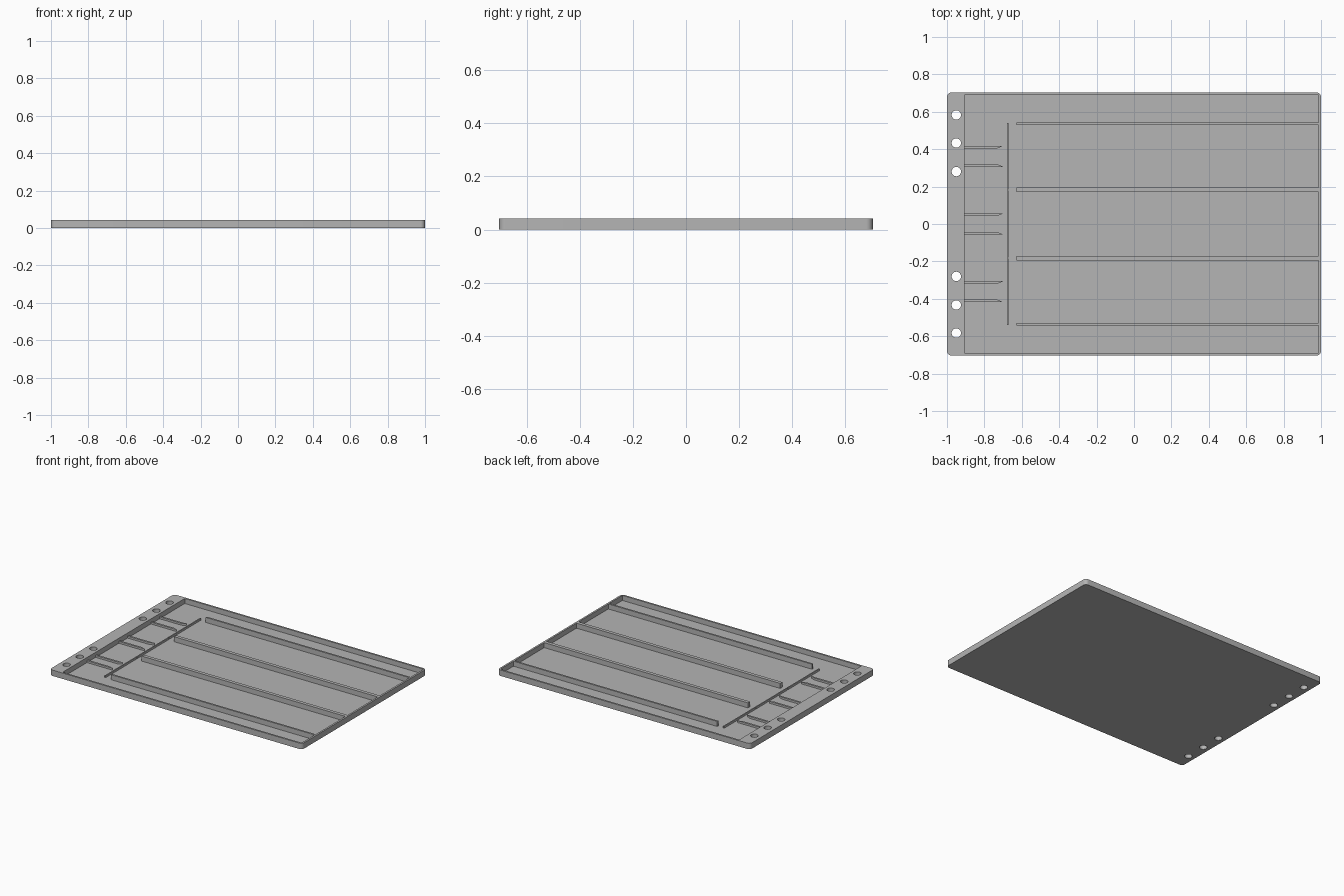
import bpy
import bmesh
from math import cos, sin, pi, radians

if "Cube" in bpy.data.objects:
    bpy.data.objects.remove(bpy.data.objects["Cube"], do_unlink=True)

HALF_X, HALF_Y, TOP, FLOOR, LOW = 1.0, 0.703, 0.042, 0.006, 0.02
RIM, STRIP_X, CORNER = 0.013, -0.905, 0.025

grey = bpy.data.materials.new("plain grey")
grey.use_nodes = True
grey.diffuse_color = (0.46, 0.46, 0.46, 1)
grey.node_tree.nodes["Principled BSDF"].inputs["Base Color"].default_value = (0.46, 0.46, 0.46, 1)


def prism(name, outline, z0, z1):
    """Extrude a flat outline from z0 up to z1."""
    bm = bmesh.new()
    face = bm.faces.new([bm.verts.new((x, y, z0)) for x, y in outline])
    up = bmesh.ops.extrude_face_region(bm, geom=[face])["geom"]
    bmesh.ops.translate(bm, vec=(0, 0, z1 - z0),
                        verts=[v for v in up if isinstance(v, bmesh.types.BMVert)])
    bmesh.ops.recalc_face_normals(bm, faces=bm.faces[:])
    mesh = bpy.data.meshes.new(name)
    bm.to_mesh(mesh)
    bm.free()
    mesh.materials.append(grey)
    obj = bpy.data.objects.new(name, mesh)
    bpy.context.collection.objects.link(obj)
    return obj


def rect(x0, x1, y0, y1):
    return [(x0, y0), (x1, y0), (x1, y1), (x0, y1)]


def arc(cx, cy, r, start, sweep, steps):
    return [(cx + r * cos(start + sweep * i / steps), cy + r * sin(start + sweep * i / steps))
            for i in range(steps + 1)]


def cut(target, cutter):
    mod = target.modifiers.new("cut", "BOOLEAN")
    mod.operation, mod.solver, mod.object = "DIFFERENCE", "EXACT", cutter
    cutter.hide_render = True
    bpy.context.view_layer.objects.active = target
    bpy.ops.object.modifier_apply(modifier=mod.name)
    bpy.data.objects.remove(cutter, do_unlink=True)


# Tray slab with rounded corners
outline = []
for i, (sx, sy) in enumerate([(1, 1), (-1, 1), (-1, -1), (1, -1)]):
    outline += arc(sx * (HALF_X - CORNER), sy * (HALF_Y - CORNER), CORNER, i * pi / 2, pi / 2, 8)
tray = prism("tray", outline, 0, TOP)

# Sunken pocket and binder holes
cut(tray, prism("pocket_cutter", rect(STRIP_X, HALF_X - RIM, RIM - HALF_Y, HALF_Y - RIM),
                FLOOR, TOP + 0.05))
for y in (0.28, 0.433, 0.583):
    for side in (1, -1):
        cut(tray, prism("hole_cutter", arc(-0.95, side * y, 0.025, 0, 2 * pi, 32)[:-1], -0.05, TOP + 0.05))

# Long dividing ribs, flush with the rim
for y0, y1, label in ((0.17, 0.195, "inner"), (0.53, 0.543, "outer")):
    prism(label + "_rib_back", rect(-0.627, HALF_X - RIM, y0, y1), FLOOR, TOP)
    prism(label + "_rib_front", rect(-0.627, HALF_X - RIM, -y1, -y0), FLOOR, TOP)

# Low cross wall in three lengths
for i in (-1, 0, 1):
    prism("cross_wall", rect(-0.68, -0.672, i * 0.362 - 0.178, i * 0.362 + 0.178), FLOOR, LOW)

# Paired low fingers with chamfered tips
for centre in (-0.362, 0, 0.362):
    for side in (1, -1):
        inner, outer = centre + side * 0.042, centre + side * 0.056
        prism("finger", [(STRIP_X, inner), (-0.732, inner), (-0.70, outer), (STRIP_X, outer)], FLOOR, LOW)

# Smooth the rounded corners and holes only
bpy.ops.object.select_all(action="DESELECT")
tray.select_set(True)
bpy.context.view_layer.objects.active = tray
bpy.ops.object.shade_smooth_by_angle(angle=radians(30))
